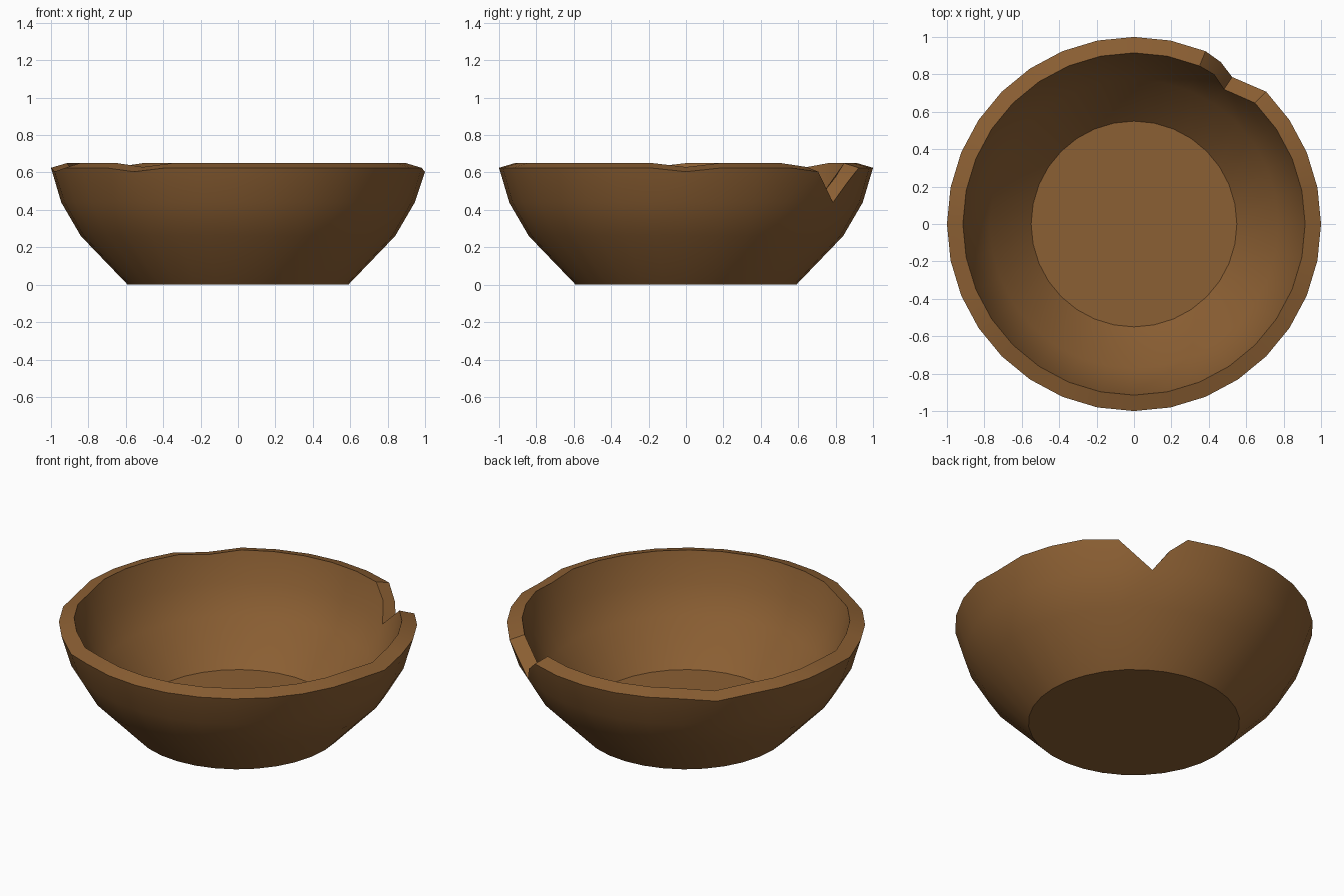
import bpy, bmesh
from math import cos, sin, radians, pi

if "Cube" in bpy.data.objects:
    bpy.data.objects.remove(bpy.data.objects["Cube"])

SIDES = 32
CHIP = 5                        # rim column broken out by the notch
DENTS = {0, 4, 12, 17, 21}      # rim columns that are slightly worn down
OUTER = [(0.59, 0.0), (0.84, 0.26), (0.945, 0.44), (1.0, 0.625)]
INNER = [(0.55, 0.083), (0.772, 0.312), (0.866, 0.474), (0.915, 0.65)]

bm = bmesh.new()


def point(r, angle, z):
    return bm.verts.new((r * cos(angle), r * sin(angle), z))


def skin(profile, chip_mid):
    """Revolved wall with a floor; returns the open rim as a loop of verts."""
    rings = []
    for level, (r, z) in enumerate(profile):
        ring = []
        for i in range(SIDES):
            top = level == len(profile) - 1
            if top and i == CHIP:
                ring.append(None)
                continue
            dz = -0.021 if top and i in DENTS else 0
            ring.append(point(r, 2 * pi * i / SIDES, z + dz))
        rings.append(ring)
    mid = point(chip_mid[0], radians(61.8), chip_mid[1])

    bm.faces.new(rings[0])
    for a, b in zip(rings, rings[1:]):
        for i in range(SIDES):
            j = (i + 1) % SIDES
            quad = [a[i], a[j], b[j], b[i]]
            if quad[3] is None:             # far side of the notch
                quad[3] = mid
            bm.faces.new([v for v in quad if v is not None])

    rim = rings[-1][:]
    rim[CHIP:CHIP + 1] = [rings[-2][CHIP], mid]
    return rim


# Outer and inner walls, joined by the chipped rim
outer_rim = skin(OUTER, (0.982, 0.55))
inner_rim = skin(INNER, (0.907, 0.575))
n = len(outer_rim)
for i in range(n):
    j = (i + 1) % n
    bm.faces.new((outer_rim[i], outer_rim[j], inner_rim[j], inner_rim[i]))

bmesh.ops.recalc_face_normals(bm, faces=bm.faces)
mesh = bpy.data.meshes.new("chipped_bowl")
bm.to_mesh(mesh)
bm.free()

bowl = bpy.data.objects.new("chipped_bowl", mesh)
bpy.context.collection.objects.link(bowl)

# Brown earthenware
clay = bpy.data.materials.new("brown_clay")
clay.diffuse_color = (0.26, 0.115, 0.033, 1)
clay.use_nodes = True
clay.node_tree.nodes["Principled BSDF"].inputs["Base Color"].default_value = clay.diffuse_color
mesh.materials.append(clay)

# Smooth walls, sharp rim and base
bpy.context.view_layer.objects.active = bowl
bowl.select_set(True)
bpy.ops.object.shade_smooth_by_angle(angle=radians(35))
